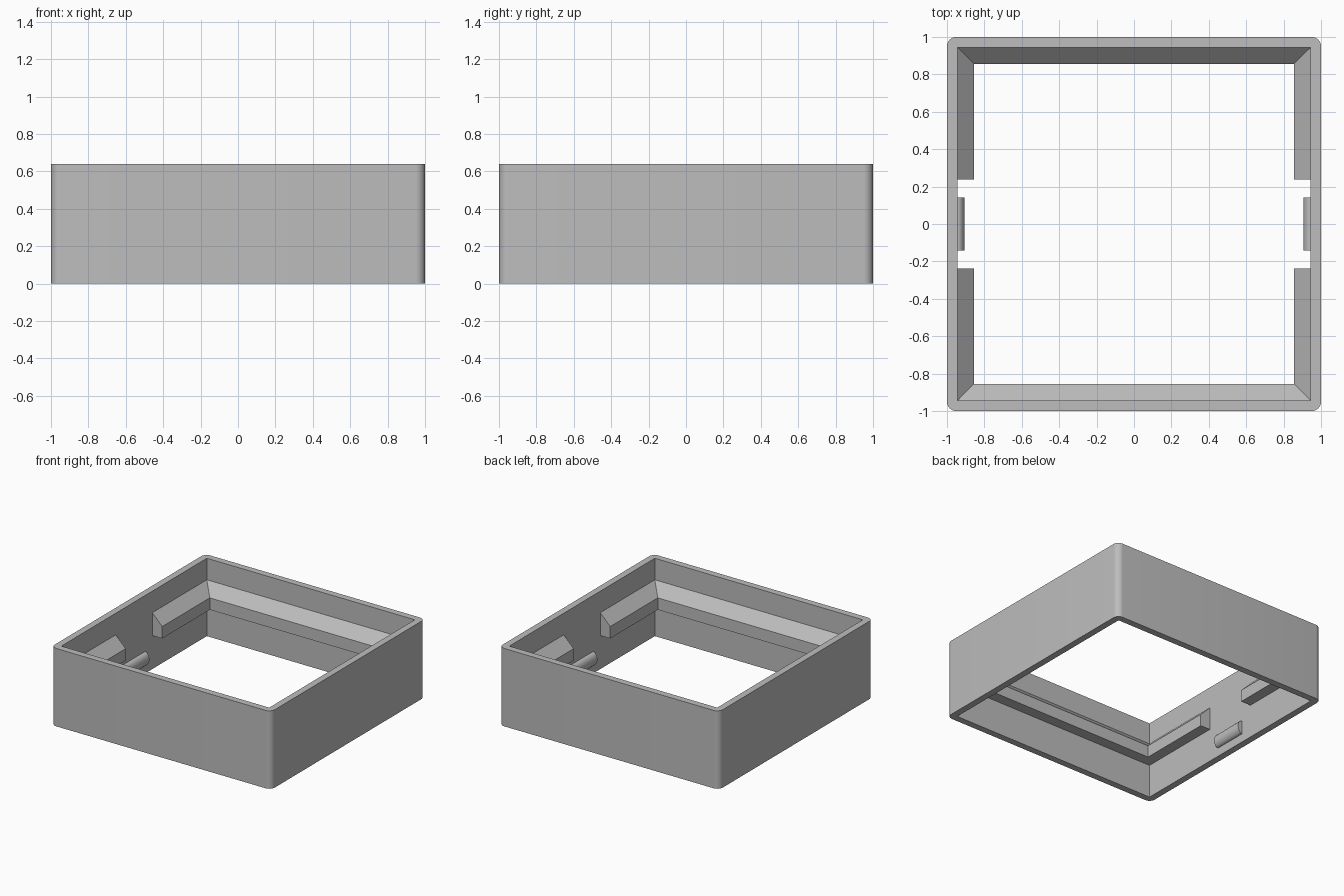
import bpy
import bmesh
import math

cube = bpy.data.objects.get("Cube")
if cube:
    bpy.data.objects.remove(cube, do_unlink=True)

HEIGHT = 0.64    # wall height
INNER = 0.945    # half width of the opening
RADIUS = 0.05    # outer corner radius
EMBED = 0.02     # how far inner parts sink into the wall

grey = bpy.data.materials.new("plain grey")
grey.use_nodes = True
colour = (0.51, 0.51, 0.51, 1)
grey.diffuse_color = colour
grey.node_tree.nodes["Principled BSDF"].inputs["Base Color"].default_value = colour


def finish(name, bm):
    """Turn a bmesh into a named object with smooth rounds and sharp edges."""
    bmesh.ops.recalc_face_normals(bm, faces=bm.faces)
    mesh = bpy.data.meshes.new(name)
    bm.to_mesh(mesh)
    bm.free()
    mesh.materials.append(grey)
    obj = bpy.data.objects.new(name, mesh)
    bpy.context.collection.objects.link(obj)
    bpy.ops.object.select_all(action="DESELECT")
    obj.select_set(True)
    bpy.context.view_layer.objects.active = obj
    bpy.ops.object.shade_smooth_by_angle(angle=math.radians(30))
    return obj


def loft(name, sections):
    """Skin a row of matching closed sections and cap both ends."""
    bm = bmesh.new()
    rings = [[bm.verts.new(p) for p in section] for section in sections]
    for a, b in zip(rings, rings[1:]):
        for i in range(len(a)):
            j = (i + 1) % len(a)
            bm.faces.new((a[i], a[j], b[j], b[i]))
    bm.faces.new(rings[0])
    bm.faces.new(rings[-1])
    return finish(name, bm)


# Frame wall: rounded square outside, sharp square opening
def rounded_square(half, radius, steps):
    points = []
    for corner in range(4):
        mid = math.radians(45 + 90 * corner)
        cx = math.copysign(half - radius, math.cos(mid))
        cy = math.copysign(half - radius, math.sin(mid))
        for s in range(steps + 1):
            a = math.radians(90 * (corner + s / steps))
            points.append((cx + radius * math.cos(a), cy + radius * math.sin(a), 0))
    return points


bm = bmesh.new()
opening = [(-INNER, -INNER, 0), (INNER, -INNER, 0), (INNER, INNER, 0), (-INNER, INNER, 0)]
edges = []
for outline in (rounded_square(1, RADIUS, 8), opening):
    verts = [bm.verts.new(p) for p in outline]
    edges += [bm.edges.new((v, verts[i - 1])) for i, v in enumerate(verts)]
bmesh.ops.triangle_fill(bm, edges=edges, use_beauty=True)
extruded = bmesh.ops.extrude_face_region(bm, geom=bm.faces[:], use_keep_orig=True)
top = [g for g in extruded["geom"] if isinstance(g, bmesh.types.BMVert)]
bmesh.ops.translate(bm, verts=top, vec=(0, 0, HEIGHT))
finish("frame_wall", bm)

# Ledges: sloped shelf wrapping round the back and the front, open mid-side
GAP = 0.237
ledge_profile = [(-EMBED, 0.275), (0.09, 0.275), (0.09, 0.373), (0, 0.463), (-EMBED, 0.463)]
for name, side in (("back_ledge", 1), ("front_ledge", -1)):
    sections = []
    for x_sign, at_corner in ((-1, False), (-1, True), (1, True), (1, False)):
        sections.append([(x_sign * (INNER - d), side * (INNER - d if at_corner else GAP), z)
                         for d, z in ledge_profile])
    loft(name, sections)

# Snap ribs: shallow rounded bars low on each side wall
RIB_Z, RIB_HALF, RIB_DEPTH, RIB_LENGTH = 0.125, 0.055, 0.04, 0.142
arc = [math.radians(-90 + 15 * i) for i in range(13)]
rib_profile = [(RIB_DEPTH * math.cos(a), RIB_Z + RIB_HALF * math.sin(a)) for a in arc]
rib_profile += [(-EMBED, RIB_Z + RIB_HALF), (-EMBED, RIB_Z - RIB_HALF)]
for name, side in (("left_snap_rib", 1), ("right_snap_rib", -1)):
    loft(name, [[(side * (INNER - d), y, z) for d, z in rib_profile]
                for y in (-RIB_LENGTH, RIB_LENGTH)])
